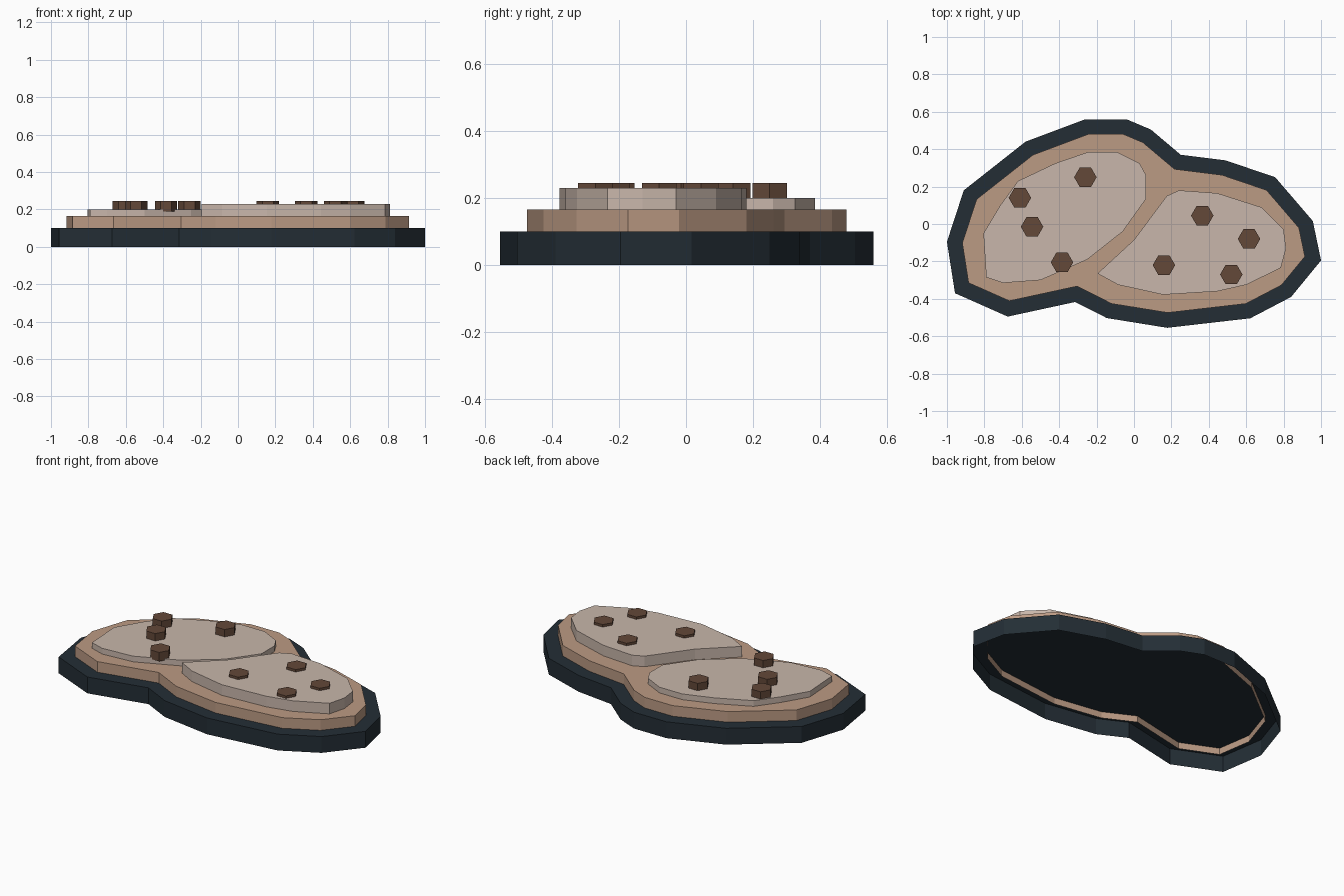
import bpy, bmesh, math
from mathutils import Vector

if "Cube" in bpy.data.objects:
    bpy.data.objects.remove(bpy.data.objects["Cube"])


def material(name, rgb):
    m = bpy.data.materials.new(name)
    m.diffuse_color = (*rgb, 1)
    m.use_nodes = True
    m.node_tree.nodes["Principled BSDF"].inputs["Base Color"].default_value = m.diffuse_color
    return m


DARK = material("dark_slate", (0.017, 0.027, 0.036))
TAN = material("warm_tan", (0.50, 0.325, 0.23))
PALE = material("pale_beige", (0.58, 0.47, 0.405))
BROWN = material("dark_brown", (0.125, 0.065, 0.04))


def slab(name, outline, z0, z1, mat):
    """Straight-walled slab with a flat top and an open underside."""
    bm = bmesh.new()
    low = [bm.verts.new((x, y, z0)) for x, y in outline]
    high = [bm.verts.new((x, y, z1)) for x, y in outline]
    n = len(outline)
    for i in range(n):
        j = (i + 1) % n
        bm.faces.new((low[i], low[j], high[j], high[i]))
    bm.faces.new(high)
    mesh = bpy.data.meshes.new(name)
    bm.to_mesh(mesh)
    bm.free()
    mesh.materials.append(mat)
    ob = bpy.data.objects.new(name, mesh)
    bpy.context.collection.objects.link(ob)
    return ob


def inset(outline, d):
    """Mitred inward offset of a counter-clockwise outline."""
    pts = [Vector(p) for p in outline]
    result = []
    for i, p in enumerate(pts):
        a = (p - pts[i - 1]).normalized()
        b = (pts[(i + 1) % len(pts)] - p).normalized()
        na, nb = Vector((-a.y, a.x)), Vector((-b.y, b.x))
        q = p + (na + nb) * d / (1 + na.dot(nb))
        result.append((q.x, q.y))
    return result


# Outer two-lobed outline, counter-clockwise
base_outline = [
    (1.0, -0.195), (0.956, 0.016), (0.755, 0.25), (0.49, 0.34), (0.25, 0.37),
    (0.09, 0.505), (-0.04, 0.56), (-0.26, 0.56), (-0.58, 0.44), (-0.91, 0.18),
    (-1.0, -0.095), (-0.957, -0.37), (-0.675, -0.495), (-0.315, -0.417),
    (-0.145, -0.503), (0.178, -0.555), (0.622, -0.504), (0.84, -0.39)]

# Raised left and right plates, counter-clockwise
left_outline = [
    (-0.245, 0.385), (-0.42, 0.325), (-0.62, 0.23), (-0.715, 0.10),
    (-0.805, -0.05), (-0.79, -0.285), (-0.70, -0.315), (-0.50, -0.30),
    (-0.25, -0.19), (-0.06, -0.04), (0.065, 0.135), (0.065, 0.26),
    (0.03, 0.325), (-0.09, 0.385)]
right_outline = [
    (0.24, 0.18), (0.175, 0.15), (0.0, -0.085), (-0.195, -0.265),
    (-0.085, -0.325), (0.155, -0.378), (0.445, -0.36), (0.60, -0.325),
    (0.785, -0.235), (0.813, -0.13), (0.80, -0.03), (0.68, 0.09),
    (0.445, 0.165)]

slab("base", base_outline, 0.0, 0.10, DARK)
slab("middle_step", inset(base_outline, 0.08), 0.06, 0.165, TAN)
slab("left_plate", left_outline, 0.15, 0.20, PALE)
slab("right_plate", right_outline, 0.15, 0.23, PALE)

# Hexagonal studs, all ending at the same height
studs = {
    "left_stud": (0.19, [(-0.26, 0.25), (-0.61, 0.14), (-0.545, -0.015), (-0.385, -0.205)]),
    "right_stud": (0.19, [(0.365, 0.045), (0.615, -0.08), (0.16, -0.22), (0.52, -0.27)])}
for name, (z0, centres) in studs.items():
    for k, (cx, cy) in enumerate(centres, 1):
        hexagon = [(cx + 0.06 * math.cos(i * math.pi / 3),
                    cy + 0.06 * math.sin(i * math.pi / 3)) for i in range(6)]
        slab(f"{name}_{k}", hexagon, z0, 0.245, BROWN)
